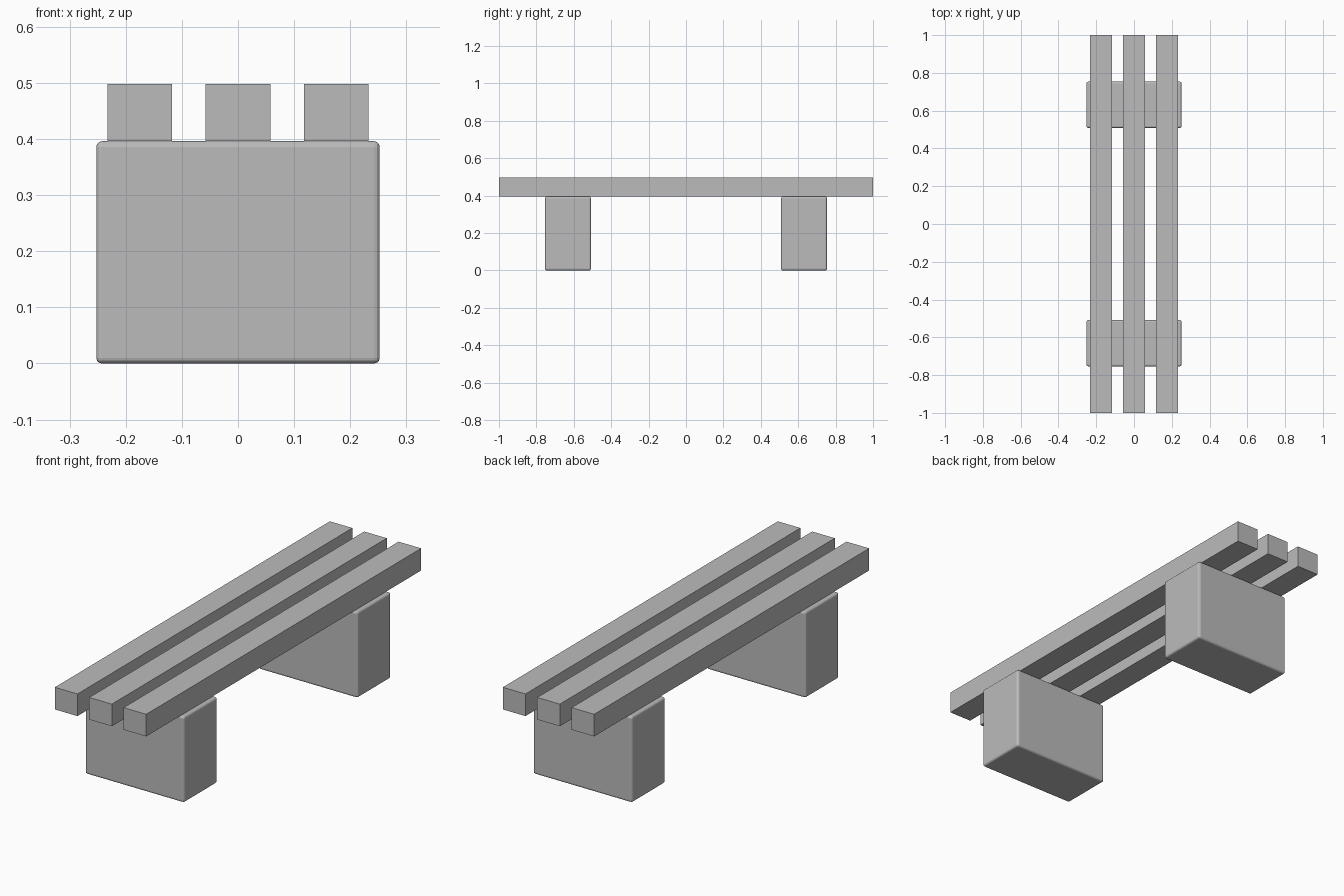
import bpy

# Remove the default object
cube = bpy.data.objects.get("Cube")
if cube:
    bpy.data.objects.remove(cube, do_unlink=True)

# Single flat grey
grey = bpy.data.materials.new("concrete_grey")
grey.use_nodes = True
colour = (0.5, 0.5, 0.5, 1)
grey.diffuse_color = colour
grey.node_tree.nodes["Principled BSDF"].inputs["Base Color"].default_value = colour


def block(name, centre, size, bevel=0, segments=1):
    """Box of the given size, with optional rounded edges."""
    bpy.ops.mesh.primitive_cube_add(size=1, location=centre)
    obj = bpy.context.object
    obj.name = name
    obj.scale = size
    bpy.ops.object.transform_apply(location=False, rotation=False, scale=True)
    obj.data.materials.append(grey)
    if bevel:
        mod = obj.modifiers.new("rounded_edges", "BEVEL")
        mod.width = bevel
        mod.segments = segments
    return obj


TOP = 0.498
LEG_HEIGHT = 0.396

# Three long seat slats
for name, x in (("right", -0.175), ("middle", 0), ("left", 0.175)):
    block(name + "_seat_slat", (x, 0, (TOP + LEG_HEIGHT) / 2),
          (0.115, 2, TOP - LEG_HEIGHT))

# Two solid block legs with softened edges
for name, y in (("front", -0.631), ("back", 0.631)):
    block(name + "_leg", (0, y, LEG_HEIGHT / 2),
          (0.505, 0.245, LEG_HEIGHT), 0.01, 3)
